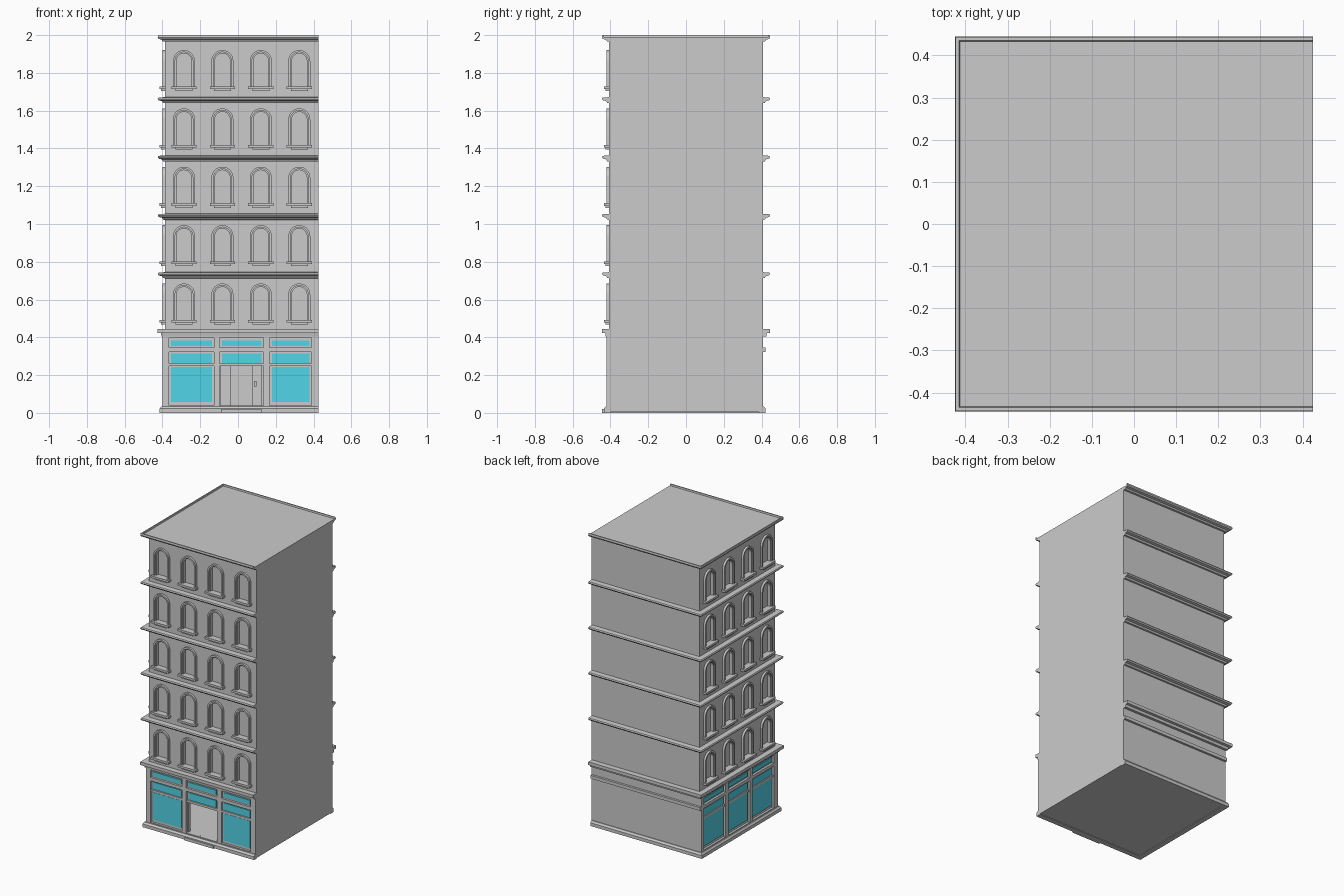
import bpy, bmesh, math
from mathutils import Matrix, Vector

cube = bpy.data.objects.get("Cube")
if cube:
    bpy.data.objects.remove(cube, do_unlink=True)


def material(name, rgb):
    m = bpy.data.materials.new(name)
    m.use_nodes = True
    m.diffuse_color = (*rgb, 1)
    m.node_tree.nodes["Principled BSDF"].inputs["Base Color"].default_value = (*rgb, 1)
    return m


STONE = material("grey stone", (0.6, 0.6, 0.6))
GLASS = material("blue glass", (0.085, 0.68, 0.82))

# Overall sizes: upper walls, shop walls, flat party wall on +x
END, LEFT, SIDE = 0.425, -0.387, 0.407
SHOP_LEFT, SHOP_FRONT = -0.40, -0.42
ROOF = 1.99


def finish(bm, name, mat=STONE):
    bmesh.ops.recalc_face_normals(bm, faces=bm.faces)
    mesh = bpy.data.meshes.new(name)
    bm.to_mesh(mesh)
    bm.free()
    mesh.materials.append(mat)
    obj = bpy.data.objects.new(name, mesh)
    bpy.context.scene.collection.objects.link(obj)
    return obj


def box(bm, x, y, z, place=Matrix()):
    size = Matrix.Diagonal((x[1] - x[0], y[1] - y[0], z[1] - z[0], 1))
    mid = Matrix.Translation((sum(x) / 2, sum(y) / 2, sum(z) / 2))
    bmesh.ops.create_cube(bm, size=1, matrix=place @ mid @ size)


def box_object(name, x, y, z, mat=STONE):
    bm = bmesh.new()
    box(bm, x, y, z)
    return finish(bm, name, mat)


def carve(obj, cutters):
    for c in cutters:
        mod = obj.modifiers.new("cut", "BOOLEAN")
        mod.operation, mod.solver, mod.object = "DIFFERENCE", "EXACT", c
        c.hide_render = True
    bpy.context.view_layer.update()
    dg = bpy.context.evaluated_depsgraph_get()
    mesh = bpy.data.meshes.new_from_object(obj.evaluated_get(dg))
    obj.modifiers.clear()
    obj.data = mesh
    for c in cutters:
        bpy.data.objects.remove(c, do_unlink=True)


def moulding(name, profile, left, front, back):
    """Sweep (outward, height) points round the front, left and back walls."""
    bm = bmesh.new()
    rings = []
    for corner in range(4):
        ring = []
        for d, z in profile:
            x = END if corner in (0, 3) else left - d
            y = front - d if corner < 2 else back + d
            ring.append(bm.verts.new((x, y, z)))
        rings.append(ring)
    n = len(profile)
    for a, b in zip(rings, rings[1:]):
        for i in range(n):
            j = (i + 1) % n
            bm.faces.new((a[i], a[j], b[j], b[i]))
    bm.faces.new(rings[0])
    bm.faces.new(rings[-1])
    return finish(bm, name)


def facing_left(x, y, z):
    return Matrix.Translation((x, y, z)) @ Matrix.Rotation(-math.pi / 2, 4, "Z")


SPRING = 0.137


def arch(r, steps=14):
    curve = [(r * math.cos(math.pi * i / steps), SPRING + r * math.sin(math.pi * i / steps))
             for i in range(steps + 1)]
    return [(r, 0)] + curve + [(-r, 0)]


def arch_ring(bm, place, outer, inner, depth):
    rows = []
    for r, y in ((outer, 0.004), (outer, -depth), (inner, -depth), (inner, 0.004)):
        rows.append([bm.verts.new(place @ Vector((u, y, z))) for u, z in arch(r)])
    for k in range(4):
        a, b = rows[k], rows[(k + 1) % 4]
        for i in range(len(a) - 1):
            bm.faces.new((a[i], a[i + 1], b[i + 1], b[i]))
    bm.faces.new([r[0] for r in rows])
    bm.faces.new([r[-1] for r in rows])


def arch_prism(bm, place, r, near, far):
    a, b = [[bm.verts.new(place @ Vector((u, y, z))) for u, z in arch(r)] for y in (near, far)]
    n = len(a)
    for i in range(n):
        bm.faces.new((a[i], a[(i + 1) % n], b[(i + 1) % n], b[i]))
    bm.faces.new(a)
    bm.faces.new(b)


# Upper storeys with arched windows on the front and left
walls = box_object("upper_walls", (LEFT, END), (-SIDE, SIDE), (0.42, ROOF))
holes, surrounds, sills = bmesh.new(), bmesh.new(), bmesh.new()
for floor in range(5):
    z = 0.49 + 0.309 * floor
    for col in range(4):
        front = Matrix.Translation((-0.286 + 0.2035 * col, -SIDE, z))
        for place in (front, facing_left(LEFT, -0.305 + 0.2035 * col, z)):
            arch_prism(holes, place, 0.042, -0.02, 0.018)
            arch_ring(surrounds, place, 0.058, 0.047, 0.014)
            arch_ring(surrounds, place, 0.047, 0.04, 0.006)
            box(sills, (-0.067, 0.067), (-0.028, 0.004), (-0.012, 0.002), place)
            box(sills, (-0.045, 0.045), (-0.02, 0.004), (-0.022, -0.012), place)
carve(walls, [finish(holes, "window_cutter")])
arches = finish(surrounds, "window_surrounds")
finish(sills, "window_sills")

# Cornices between storeys and round the roof
for i in range(4):
    c = 0.732 + 0.309 * i
    shape = [(-0.004, -0.02), (0.01, -0.018), (0.016, -0.008), (0.033, -0.004),
             (0.038, 0.004), (0.034, 0.011), (0.01, 0.012), (-0.004, 0.014)]
    moulding("storey_cornice", [(d, c + h) for d, h in shape], LEFT, -SIDE, SIDE)
moulding("roof_cornice",
         [(-0.004, 1.965), (0.012, 1.967), (0.018, 1.976), (0.034, 1.98), (0.038, 1.988),
          (0.036, 2.0), (0.028, 2.0), (0.026, ROOF), (-0.004, ROOF)], LEFT, -SIDE, SIDE)
moulding("shop_cornice",
         [(-0.01, 0.405), (0.018, 0.405), (0.021, 0.422), (0.038, 0.424),
          (0.038, 0.445), (-0.01, 0.445)], LEFT, -SIDE, SIDE)

# Shop storey: recessed bays, glazing, hollow room and open doorway
shop = box_object("shop_walls", (SHOP_LEFT, END), (SHOP_FRONT, SIDE), (0.004, 0.42))
bays, glass, bars = bmesh.new(), bmesh.new(), bmesh.new()
front = Matrix.Translation((0, SHOP_FRONT, 0))
side = facing_left(SHOP_LEFT, 0, 0)
layout = [(front, -0.365, -0.127, False), (front, -0.097, 0.135, True),
          (front, 0.168, 0.39, False), (side, -0.375, -0.145, False),
          (side, -0.115, 0.115, False), (side, 0.145, 0.375, False)]
for place, a, b, door in layout:
    box(bays, (a, b), (-0.02, 0.015), (0.345, 0.397), place)
    box(bays, (a, b), (-0.02, 0.015), (0.04, 0.323), place)
    pane = (a + 0.011, b - 0.011)
    levels = [(0.355, 0.384), (0.265, 0.314)] + ([] if door else [(0.058, 0.244)])
    for level in levels:
        box(glass, pane, (0.009, 0.017), level, place)
    box(bars, (a, b), (0.005, 0.017), (0.247, 0.262), place)
cut_room = box_object("room_cutter", (-0.36, 0.39), (-0.38, 0.37), (0.04, 0.4))
cut_door = box_object("door_cutter", (-0.09, 0.125), (-0.41, -0.3), (0.0401, 0.247))
carve(shop, [finish(bays, "bay_cutter"), cut_room, cut_door])
finish(glass, "shop_glass", GLASS)
finish(bars, "shop_window_bars")

# Inner door leaves, handle, step, plinth and rear band
leaves = bmesh.new()
for x in ((-0.1, -0.037), (0.075, 0.135)):
    box(leaves, x, (0.35, 0.372), (0.04, 0.27))
finish(leaves, "inner_door_leaves")
box_object("door_handle", (0.085, 0.097), (0.338, 0.352), (0.14, 0.17))
box_object("door_step", (-0.09, 0.125), (-0.445, -0.41), (0, 0.02))
moulding("plinth", [(-0.02, 0), (0.015, 0), (0.015, 0.022), (0.006, 0.034), (-0.02, 0.034)],
         SHOP_LEFT, SHOP_FRONT, SIDE)
box_object("rear_band", (SHOP_LEFT, END), (SIDE - 0.01, 0.422), (0.323, 0.345))

# Smooth the round arches, keeping their edges crisp
bpy.ops.object.select_all(action="DESELECT")
arches.select_set(True)
bpy.context.view_layer.objects.active = arches
bpy.ops.object.shade_smooth_by_angle(angle=math.radians(30))
